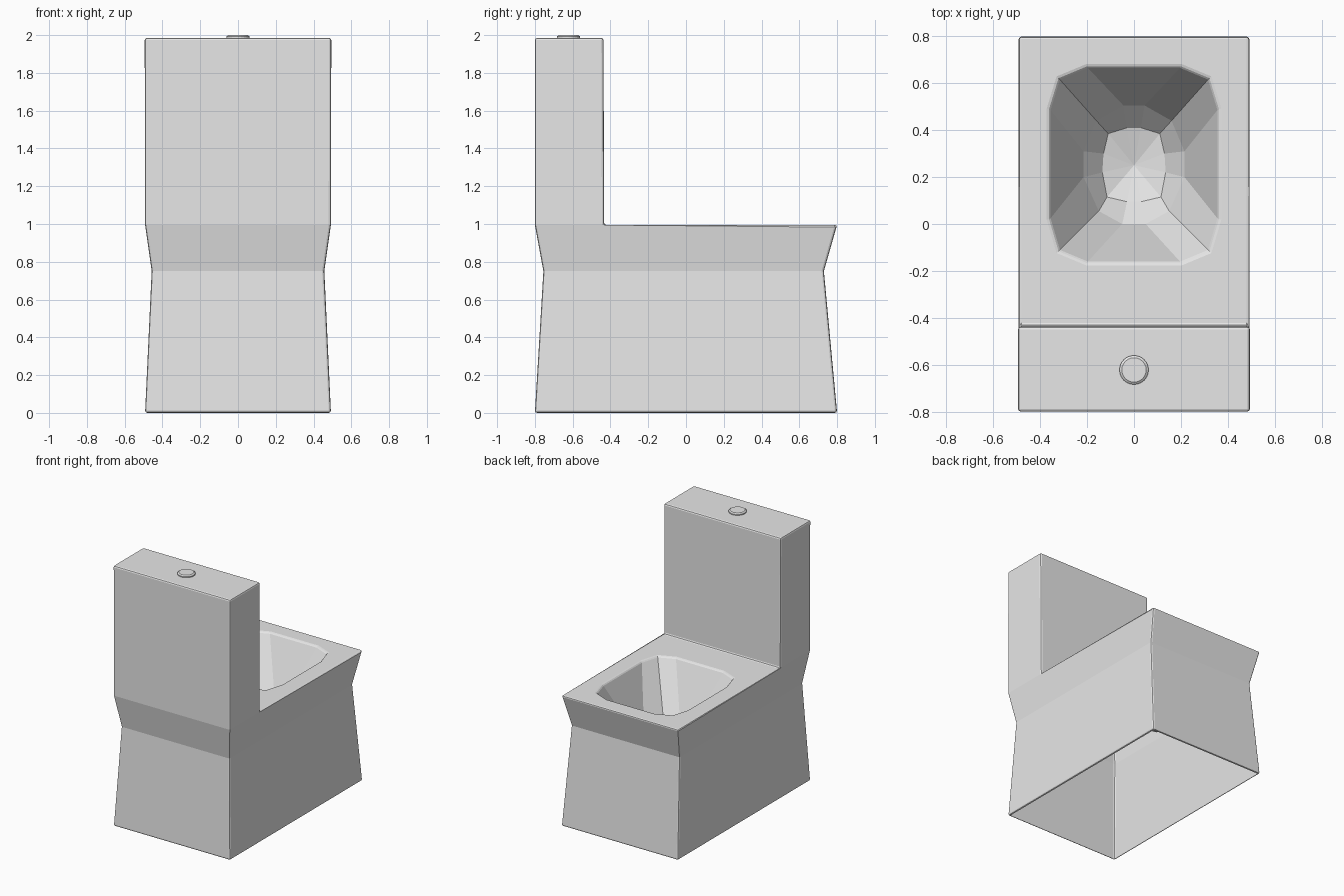
import bpy, bmesh, math

if "Cube" in bpy.data.objects:
    bpy.data.objects.remove(bpy.data.objects["Cube"])

ceramic = bpy.data.materials.new("ceramic_grey")
ceramic.diffuse_color = (0.8, 0.8, 0.8, 1)
ceramic.use_nodes = True
ceramic.node_tree.nodes["Principled BSDF"].inputs["Base Color"].default_value = ceramic.diffuse_color


def finish(bm, name):
    mesh = bpy.data.meshes.new(name)
    bm.to_mesh(mesh)
    bm.free()
    mesh.materials.append(ceramic)
    ob = bpy.data.objects.new(name, mesh)
    bpy.context.collection.objects.link(ob)
    return ob


bm = bmesh.new()


def rect(w, y0, y1, z):
    """Four corners, ordered front right, back right, back left, front left."""
    return [bm.verts.new(p) for p in ((w, y1, z), (w, y0, z), (-w, y0, z), (-w, y1, z))]


def ring(half, z):
    """Closed ring from its right half, mirrored in x."""
    pts = half + [(-x, y) for x, y in reversed(half)]
    return [bm.verts.new((x, y, z)) for x, y in pts]


def bridge(a, b):
    n = len(a)
    for i in range(n):
        j = (i + 1) % n
        bm.faces.new((a[i], a[j], b[j], b[i]))


# pedestal walls: floor, waist and seat level
floor = rect(0.492, -0.80, 0.80, 0)
waist = rect(0.457, -0.755, 0.73, 0.75)
level = rect(0.492, -0.80, 0.80, 0.995)
inner = rect(0.492, -0.433, 0.80, 0.995)
for v in (inner[0], inner[3]):
    bm.verts.remove(v)
seat = [level[0], inner[1], inner[2], level[3]]
bottom = bm.faces.new(floor)
bridge(floor, waist)
bm.faces.new((waist[0], waist[1], level[1], seat[1], seat[0]))
bm.faces.new((waist[1], waist[2], level[2], level[1]))
bm.faces.new((waist[2], waist[3], seat[3], seat[2], level[2]))
bm.faces.new((waist[3], waist[0], seat[0], seat[3]))

# tank rising from the back of the seat
tank_top = rect(0.494, -0.80, -0.437, 1.985)
bridge([seat[1], level[1], level[2], seat[2]], tank_top)
bm.faces.new(tank_top)

# bowl: rim, two inner rings and the centre
rim = ring([(.20, .67), (.32, .62), (.36, .49), (.36, .02), (.32, -.115), (.20, -.165)], 0.995)
mid = ring([(.045, .505), (.16, .44), (.215, .31), (.215, .20), (.15, .055), (.05, 0)], 0.60)
low = ring([(.03, .41), (.11, .385), (.13, .30), (.135, .22), (.115, .115), (.03, .095)], 0.50)
bridge(rim, mid)
bridge(mid, low)
centre = bm.verts.new((0, 0.25, 0.46))
for i in range(12):
    bm.faces.new((low[i], low[(i + 1) % 12], centre))

# flat seat surface around the rim
for i in range(4):
    k, c = 3 * i, seat[i]
    bm.faces.new((rim[k], rim[k + 1], c))
    bm.faces.new((rim[k + 1], rim[k + 2], c))
    bm.faces.new((rim[k + 2], rim[(k + 3) % 12], seat[(i + 1) % 4], c))

# soften the hard outer edges, then open the underside
bmesh.ops.recalc_face_normals(bm, faces=bm.faces)
bowl = set(mid + low + [centre])
hard = [e for e in bm.edges if e.calc_face_angle(0) > 0.45 and not bowl & set(e.verts)]
bmesh.ops.bevel(bm, geom=hard, offset=0.012, segments=2, profile=0.5, affect='EDGES')
under = [f for f in bm.faces if f.normal.z < -0.99 and f.calc_center_median().z < 0.01]
bmesh.ops.delete(bm, geom=under, context='FACES')
finish(bm, "toilet_body")

# flush button
bm = bmesh.new()
stack = []
for r, z in ((0.062, 1.98), (0.062, 1.993), (0.052, 2.0)):
    stack.append([bm.verts.new((r * math.cos(a), -0.622 + r * math.sin(a), z))
                  for a in (math.tau * i / 24 for i in range(24))])
bridge(stack[0], stack[1])
bridge(stack[1], stack[2])
bm.faces.new(stack[2])
bmesh.ops.recalc_face_normals(bm, faces=bm.faces)
finish(bm, "flush_button")
